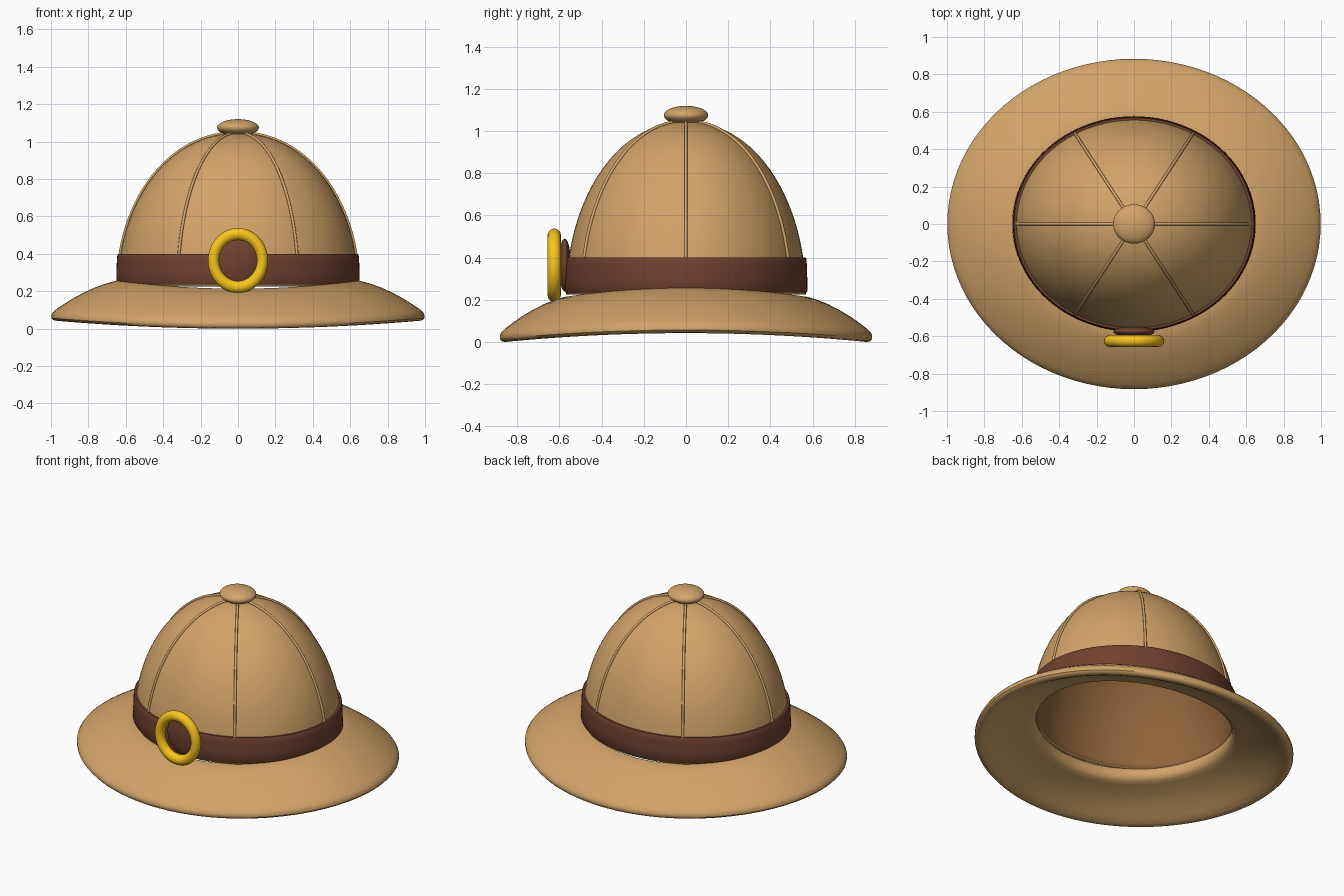
import bpy, bmesh
from math import sin, cos, pi, radians

if "Cube" in bpy.data.objects:
    bpy.data.objects.remove(bpy.data.objects["Cube"])

def material(name, rgb):
    m = bpy.data.materials.new(name)
    m.diffuse_color = (*rgb, 1)
    m.use_nodes = True
    m.node_tree.nodes["Principled BSDF"].inputs["Base Color"].default_value = m.diffuse_color
    return m

TAN = material("tan_cloth", (0.64, 0.37, 0.14))
LINING = material("brown_lining", (0.28, 0.13, 0.045))
BROWN = material("brown_leather", (0.16, 0.052, 0.028))
GOLD = material("gold_metal", (0.95, 0.56, 0.012))
ASPECT = 0.885   # hat is narrower front to back


def finish(obj, mat, angle=40):
    obj.data.materials.append(mat)
    bpy.ops.object.select_all(action='DESELECT')
    obj.select_set(True)
    bpy.context.view_layer.objects.active = obj
    bpy.ops.object.shade_smooth_by_angle(angle=radians(angle))
    return obj


def lathe(name, profile, mat, closed=False, lift=0.0, n=96):
    """Revolve (r, z) points into an oval form; lift raises the two sides."""
    bm = bmesh.new()
    rings = []
    for r, z in profile:
        if r < 1e-5:
            rings.append([bm.verts.new((0, 0, z))] * n)
            continue
        rings.append([bm.verts.new((r * cos(2 * pi * i / n),
                                    r * ASPECT * sin(2 * pi * i / n),
                                    z + lift * cos(2 * pi * i / n) ** 2))
                      for i in range(n)])
    pairs = list(zip(rings, rings[1:]))
    if closed:
        pairs.append((rings[-1], rings[0]))
    for a, b in pairs:
        for i in range(n):
            j = (i + 1) % n
            bm.faces.new(list(dict.fromkeys((a[i], a[j], b[j], b[i]))))
    bmesh.ops.recalc_face_normals(bm, faces=bm.faces)
    me = bpy.data.meshes.new(name)
    bm.to_mesh(me)
    bm.free()
    obj = bpy.data.objects.new(name, me)
    bpy.context.collection.objects.link(obj)
    return finish(obj, mat)


def dome_point(t, grow=0.0):
    """Radius and height on the crown, t from 0 (base) to 1 (top)."""
    a = t * pi / 2
    return (0.642 + grow) * cos(a) ** 0.96, 0.225 + (0.82 + grow) * sin(a)


def ellipsoid(name, loc, scale, mat):
    bpy.ops.mesh.primitive_uv_sphere_add(segments=48, ring_count=24, location=loc)
    obj = bpy.context.object
    obj.name = name
    obj.scale = scale
    return finish(obj, mat)


# Thick drooping brim with rounded edges, sides raised
brim = [(0.611, 0.175), (0.614, 0.198), (0.627, 0.213), (0.65, 0.214), (0.70, 0.201),
        (0.76, 0.180), (0.82, 0.153), (0.88, 0.121), (0.93, 0.090), (0.97, 0.063),
        (0.988, 0.047), (0.998, 0.031), (0.998, 0.015), (0.988, 0.004), (0.97, 0.0),
        (0.95, 0.004), (0.91, 0.024), (0.86, 0.052), (0.80, 0.080), (0.73, 0.106),
        (0.67, 0.122), (0.637, 0.131), (0.618, 0.148)]
lathe("brim", brim, TAN, closed=True, lift=0.042)

# Hollow crown with a brown lining
crown_profile = [dome_point(i / 32) for i in range(32)] + [(0, 1.045)]
crown = lathe("crown", crown_profile, TAN)
crown.data.materials.append(LINING)
shell = crown.modifiers.new("shell", 'SOLIDIFY')
shell.thickness = 0.025
shell.offset = -1
shell.material_offset = 1

# Leather band
lathe("hat_band", [(0.63, 0.235), (0.646, 0.235), (0.651, 0.242), (0.650, 0.30),
                   (0.648, 0.36), (0.645, 0.395), (0.641, 0.40), (0.62, 0.40)],
      BROWN, closed=True)

# Six raised seams running up the crown
for k in range(6):
    a = k * pi / 3
    cu = bpy.data.curves.new("seam", 'CURVE')
    cu.dimensions = '3D'
    cu.bevel_depth = 0.008
    cu.bevel_resolution = 3
    sp = cu.splines.new('POLY')
    sp.points.add(27)
    for i, p in enumerate(sp.points):
        r, z = dome_point(0.1 + 0.84 * i / 27, 0.003)
        p.co = (r * cos(a), r * ASPECT * sin(a), z, 1)
    seam = bpy.data.objects.new(f"seam_{k + 1}", cu)
    bpy.context.collection.objects.link(seam)
    cu.materials.append(TAN)

# Top button
ellipsoid("top_button", (0, 0, 1.075), (0.112, 0.105, 0.045), TAN)

# Front badge: leather pad inside a gold ring
ellipsoid("badge_pad", (0, -0.575, 0.365), (0.11, 0.029, 0.125), BROWN)
bpy.ops.mesh.primitive_torus_add(major_radius=0.131, minor_radius=0.030, major_segments=64,
                                 minor_segments=20, location=(0, -0.625, 0.364),
                                 rotation=(pi / 2, 0, 0))
ring = bpy.context.object
ring.name = "badge_ring"
ring.scale = (1.0, 1.08, 1.05)
finish(ring, GOLD)
